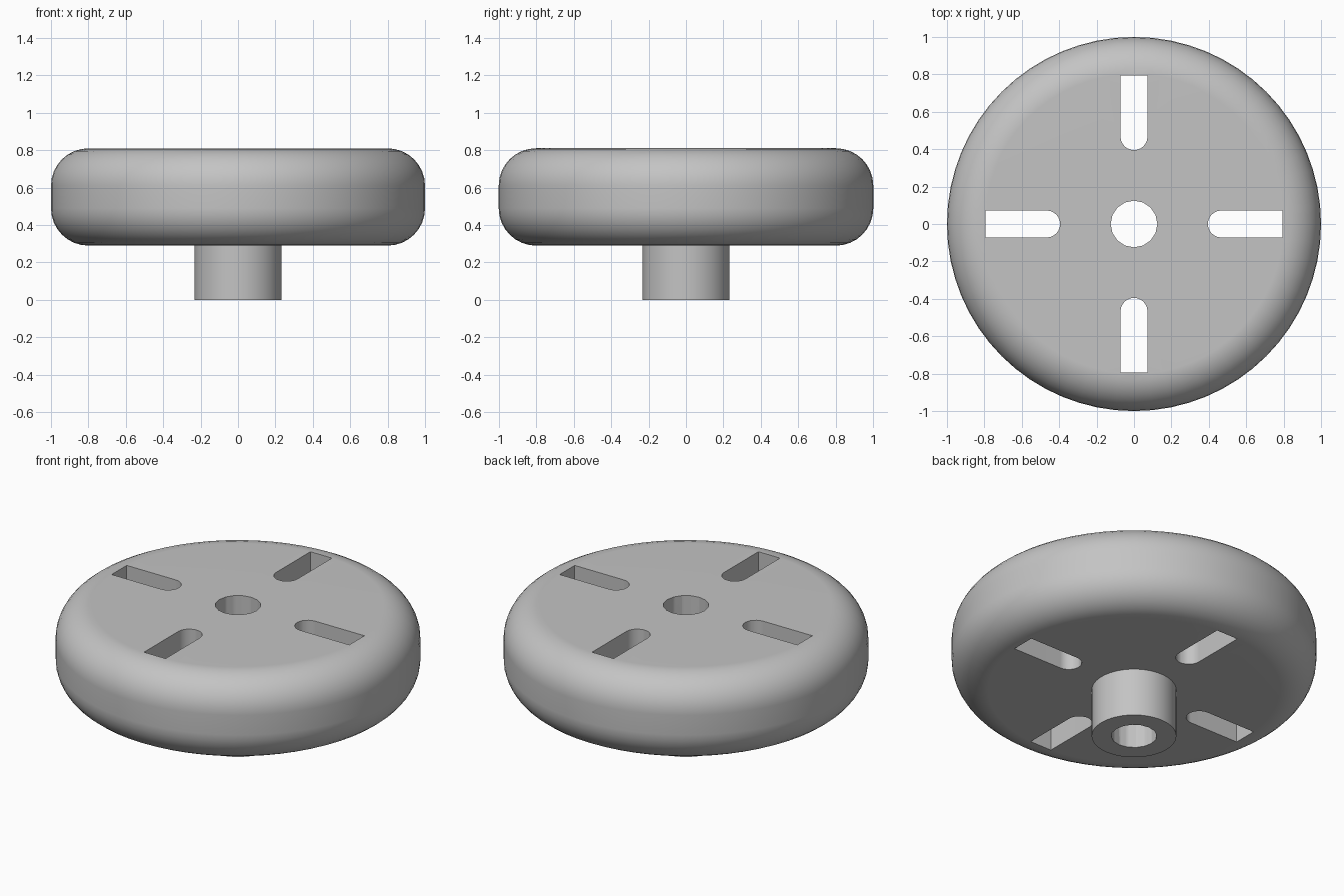
import bpy, bmesh
from math import pi, sin, cos
from mathutils import Matrix, Vector

if "Cube" in bpy.data.objects:
    bpy.data.objects.remove(bpy.data.objects["Cube"], do_unlink=True)

BOTTOM, TOP, FILLET = 0.29, 0.81, 0.2
HUB_R, BORE_R = 0.232, 0.125
SLOT_HALF, SLOT_IN, SLOT_OUT = 0.072, 0.395, 0.795

grey = bpy.data.materials.new("light grey")
grey.use_nodes = True
colour = (0.55, 0.55, 0.55, 1)
grey.diffuse_color = colour
grey.node_tree.nodes["Principled BSDF"].inputs["Base Color"].default_value = colour


def make_object(name, bm):
    bmesh.ops.recalc_face_normals(bm, faces=bm.faces)
    mesh = bpy.data.meshes.new(name)
    bm.to_mesh(mesh)
    bm.free()
    mesh.materials.append(grey)
    ob = bpy.data.objects.new(name, mesh)
    bpy.context.collection.objects.link(ob)
    return ob


def prism(bm, outline, z0, z1):
    face = bm.faces.new([bm.verts.new((x, y, z0)) for x, y in outline])
    ext = bmesh.ops.extrude_face_region(bm, geom=[face])["geom"]
    verts = [v for v in ext if isinstance(v, bmesh.types.BMVert)]
    bmesh.ops.translate(bm, verts=verts, vec=(0, 0, z1 - z0))


# Wheel and hub: one lathed profile with rounded rim
def arc(cz, start):
    angles = [start + pi / 2 * i / 8 for i in range(9)]
    return [(1 - FILLET + FILLET * cos(a), cz + FILLET * sin(a)) for a in angles]


profile = [(0, 0), (HUB_R, 0), (HUB_R, BOTTOM)]
profile += arc(BOTTOM + FILLET, -pi / 2) + arc(TOP - FILLET, 0) + [(0, TOP)]
bm = bmesh.new()
points = [bm.verts.new((r, 0, z)) for r, z in profile]
edges = [bm.edges.new(pair) for pair in zip(points, points[1:])]
bmesh.ops.spin(bm, geom=points + edges, cent=(0, 0, 0), axis=(0, 0, 1),
               angle=2 * pi, steps=64)
bmesh.ops.remove_doubles(bm, verts=bm.verts, dist=0.0005)
wheel = make_object("wheel_with_hub", bm)

# Cutter: centre bore and four slots with a rounded inner end
bm = bmesh.new()
prism(bm, [(BORE_R * cos(pi * i / 8), BORE_R * sin(pi * i / 8))
           for i in range(16)], -0.2, 1)
slot = [(SLOT_OUT, -SLOT_HALF), (SLOT_OUT, SLOT_HALF)]
for i in range(13):
    a = pi / 2 + pi * i / 12
    slot.append((SLOT_IN + SLOT_HALF + SLOT_HALF * cos(a), SLOT_HALF * sin(a)))
for k in range(4):
    turn = Matrix.Rotation(k * pi / 2, 3, "Z")
    prism(bm, [(turn @ Vector((x, y, 0))).xy for x, y in slot], 0.1, 1)
cutter = make_object("slot_cutter", bm)
cutter.hide_render = True

# Cut the holes, then smooth the curved surfaces
bpy.ops.object.select_all(action="DESELECT")
wheel.select_set(True)
bpy.context.view_layer.objects.active = wheel
cut = wheel.modifiers.new("holes", "BOOLEAN")
cut.object = cutter
cut.operation = "DIFFERENCE"
cut.solver = "EXACT"
bpy.ops.object.modifier_apply(modifier=cut.name)
bpy.data.objects.remove(cutter, do_unlink=True)
bpy.ops.object.shade_smooth_by_angle(angle=pi / 6)
weighted = wheel.modifiers.new("flat top shading", "WEIGHTED_NORMAL")
weighted.keep_sharp = True
